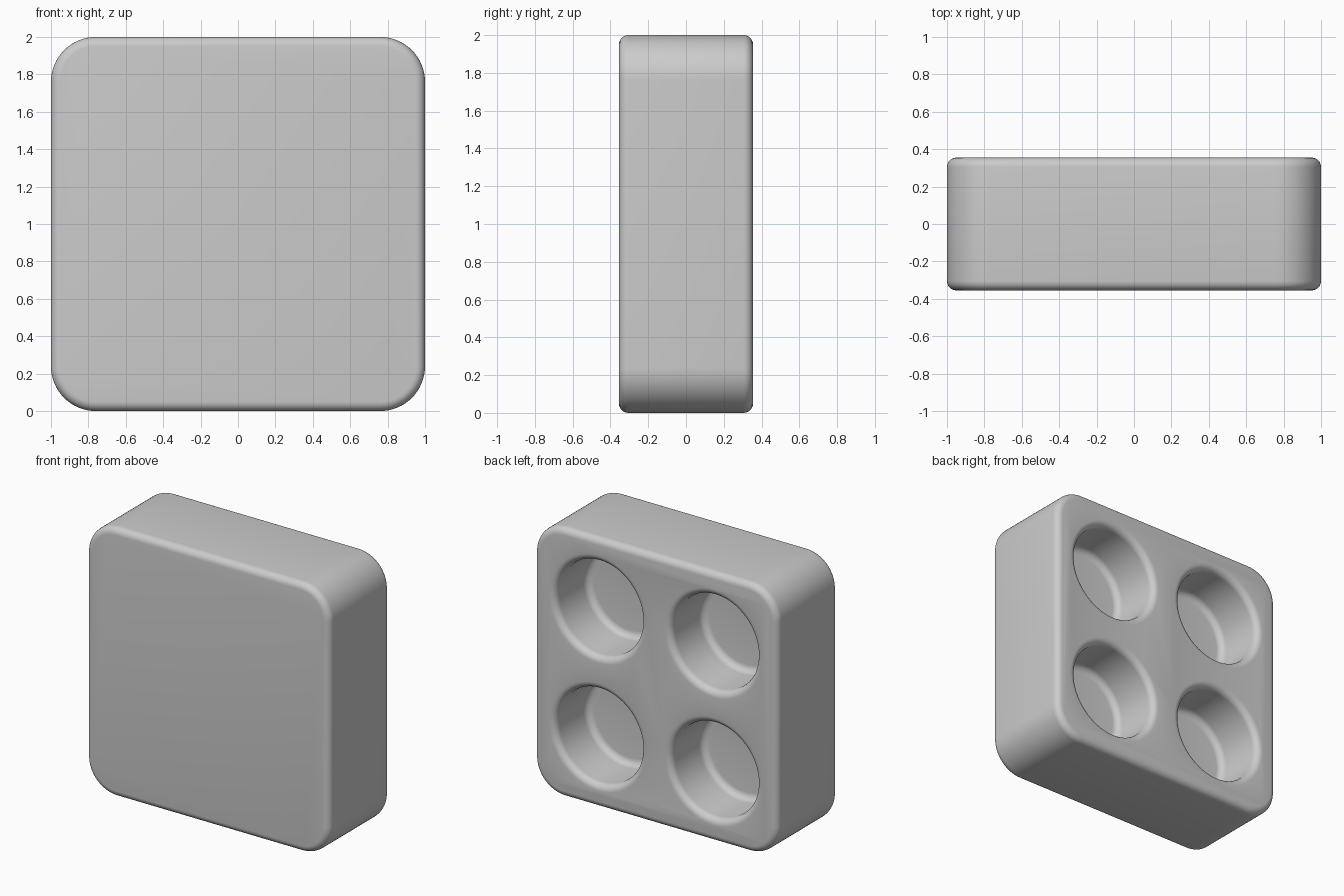
import bpy
import bmesh
from mathutils import Matrix

WIDTH, DEPTH, CORNER, FILLET = 2.0, 0.71, 0.24, 0.05
PITCH, HOLE_RADIUS, HOLE_DEPTH = 0.475, 0.35, 0.38

default = bpy.data.objects.get("Cube")
if default:
    bpy.data.objects.remove(default)

grey = bpy.data.materials.new("plain grey")
grey.use_nodes = True
colour = (0.6, 0.6, 0.6, 1)
grey.diffuse_color = colour
grey.node_tree.nodes["Principled BSDF"].inputs["Base Color"].default_value = colour


def make_object(name, bm):
    mesh = bpy.data.meshes.new(name)
    bm.to_mesh(mesh)
    bm.free()
    mesh.materials.append(grey)
    obj = bpy.data.objects.new(name, mesh)
    bpy.context.collection.objects.link(obj)
    return obj


# Square block with its four corners rounded along the depth
bm = bmesh.new()
bmesh.ops.create_cube(bm, size=1, matrix=Matrix.Translation((0, 0, WIDTH / 2))
                      @ Matrix.Diagonal((WIDTH, DEPTH, WIDTH, 1)))
corners = [e for e in bm.edges if abs(e.verts[0].co.y - e.verts[1].co.y) > 0.1]
bmesh.ops.bevel(bm, geom=corners, offset=CORNER, segments=16, profile=0.5, affect='EDGES')
block = make_object("block", bm)

# Four round pockets sunk into the back
bm = bmesh.new()
turn = Matrix.Rotation(1.570796, 4, 'X')
for x in (-PITCH, PITCH):
    for z in (-PITCH, PITCH):
        place = Matrix.Translation((x, DEPTH / 2, WIDTH / 2 + z))
        bmesh.ops.create_cone(bm, cap_ends=True, segments=64, radius1=HOLE_RADIUS,
                              radius2=HOLE_RADIUS, depth=2 * HOLE_DEPTH, matrix=place @ turn)
cutter = make_object("pocket_cutter", bm)
cutter.hide_render = True

cut = block.modifiers.new("pockets", 'BOOLEAN')
cut.object = cutter
cut.operation = 'DIFFERENCE'
cut.solver = 'EXACT'

# Soft fillet on the outer edges, pocket rims and pocket floors
fillet = block.modifiers.new("fillet", 'BEVEL')
fillet.width = FILLET
fillet.segments = 6
fillet.limit_method = 'ANGLE'
fillet.angle_limit = 0.8

# Bake the modifiers so the cutter can go
bpy.ops.object.select_all(action='DESELECT')
block.select_set(True)
bpy.context.view_layer.objects.active = block
for name in ("pockets", "fillet"):
    bpy.ops.object.modifier_apply(modifier=name)
bpy.data.objects.remove(cutter)
bpy.ops.object.shade_smooth_by_angle(angle=0.6)
